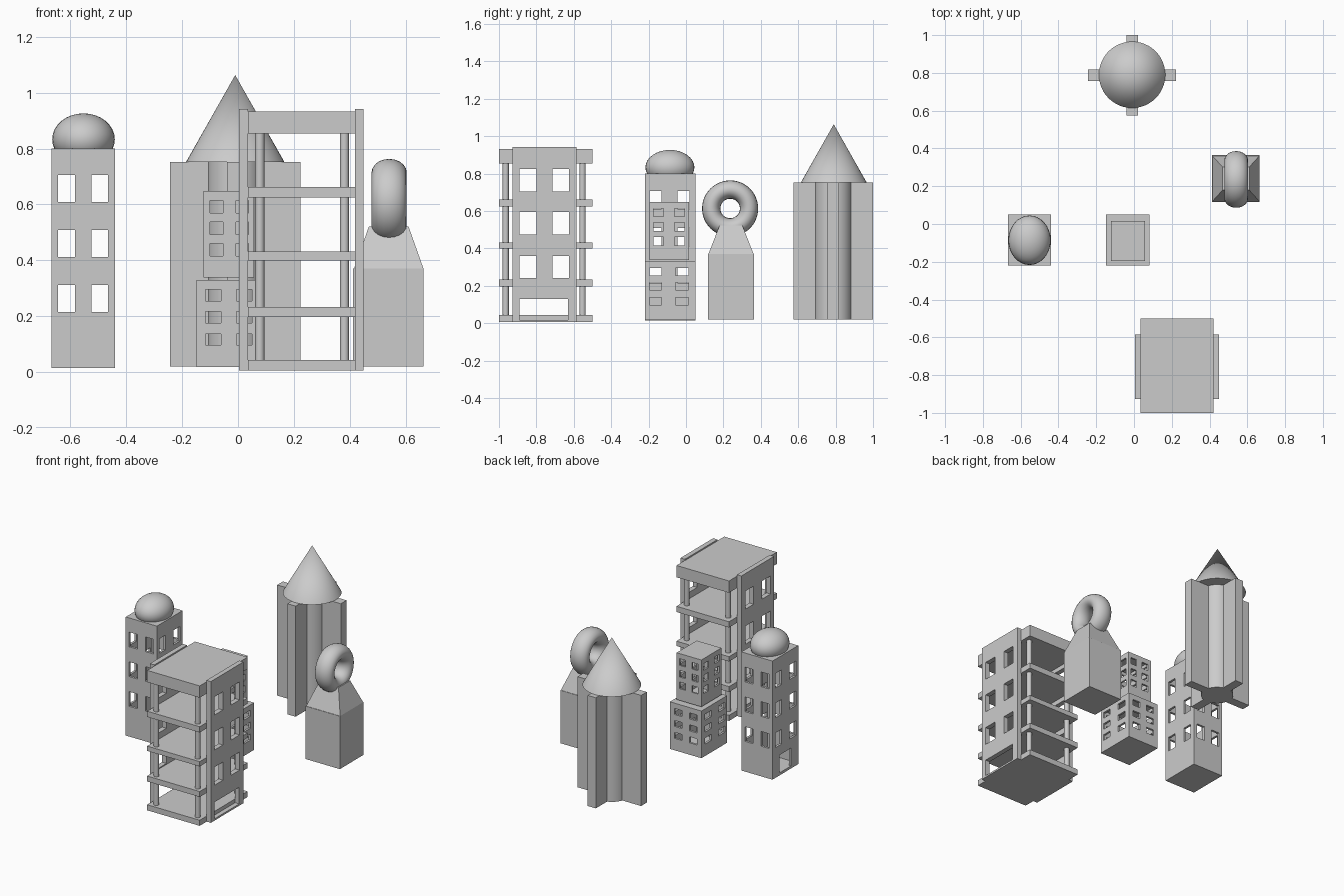
import bpy
import bmesh
import math
from mathutils import Matrix, Vector

if "Cube" in bpy.data.objects:
    bpy.data.objects.remove(bpy.data.objects["Cube"], do_unlink=True)

grey = bpy.data.materials.new("concrete_grey")
grey.use_nodes = True
colour = (0.6, 0.6, 0.6, 1)
grey.diffuse_color = colour
grey.node_tree.nodes["Principled BSDF"].inputs["Base Color"].default_value = colour


def finish(name, bm):
    mesh = bpy.data.meshes.new(name)
    bmesh.ops.recalc_face_normals(bm, faces=bm.faces)
    bm.to_mesh(mesh)
    bm.free()
    mesh.materials.append(grey)
    obj = bpy.data.objects.new(name, mesh)
    bpy.context.collection.objects.link(obj)
    return obj


def activate(obj):
    bpy.ops.object.select_all(action='DESELECT')
    obj.select_set(True)
    bpy.context.view_layer.objects.active = obj


def smooth(obj):
    activate(obj)
    bpy.ops.object.shade_smooth_by_angle(angle=math.radians(35))
    return obj


def box(name, x, y, z, top_scale=None):
    """Box from (min, max) ranges, optionally tapered towards the top."""
    bm = bmesh.new()
    bmesh.ops.create_cube(bm, size=1)
    if top_scale:
        for v in bm.verts:
            if v.co.z > 0:
                v.co.x *= top_scale[0]
                v.co.y *= top_scale[1]
    for v in bm.verts:
        v.co = Vector([(r[0] + r[1]) / 2 + c * (r[1] - r[0])
                       for r, c in zip((x, y, z), v.co)])
    return finish(name, bm)


def cone(name, x, y, z, r1, r2, segments=32):
    bm = bmesh.new()
    bmesh.ops.create_cone(bm, cap_ends=True, segments=segments, radius1=r1,
                          radius2=r2, depth=z[1] - z[0],
                          matrix=Matrix.Translation((x, y, (z[0] + z[1]) / 2)))
    return smooth(finish(name, bm))


def cut(obj, x, y, z):
    cutter = box("cutter", x, y, z)
    mod = obj.modifiers.new("opening", 'BOOLEAN')
    mod.operation = 'DIFFERENCE'
    mod.solver = 'EXACT'
    mod.object = cutter
    activate(obj)
    bpy.ops.object.modifier_apply(modifier=mod.name)
    bpy.data.objects.remove(cutter, do_unlink=True)


def windowed_block(name, x, y, z, cols_x, cols_y, rows, wall):
    """Hollow block with window openings right through both directions."""
    obj = box(name, x, y, z)
    cut(obj, *[(r[0] + wall, r[1] - wall) for r in (x, y, z)])
    far = (-2, 2)
    for row in rows:
        for col in cols_x:
            cut(obj, col, far, row)
        for col in cols_y:
            cut(obj, far, col, row)
    return obj


# Domed tower
tower = windowed_block(
    "domed_tower", (-0.668, -0.44), (-0.22, 0.05), (0.015, 0.80),
    [(-0.644, -0.583), (-0.525, -0.466)], [(-0.195, -0.13), (-0.045, 0.02)],
    [(b, b + 0.097) for b in (0.215, 0.412, 0.609)], 0.015)
cut(tower, (-0.7, -0.6), (-0.145, -0.025), (0.032, 0.15))

bm = bmesh.new()
bmesh.ops.create_uvsphere(bm, u_segments=32, v_segments=16, radius=1)
bmesh.ops.scale(bm, vec=(0.112, 0.131, 0.093), verts=bm.verts)
bmesh.ops.translate(bm, vec=(-0.553, -0.086, 0.833), verts=bm.verts)
smooth(finish("tower_dome", bm))

# Stepped apartment block
windowed_block(
    "apartment_podium", (-0.148, 0.083), (-0.22, 0.05), (0.018, 0.33),
    [(-0.117, -0.06), (-0.006, 0.05)], [(-0.195, -0.13), (-0.056, 0.013)],
    [(b, b + 0.04) for b in (0.097, 0.176, 0.255)], 0.014)
windowed_block(
    "apartment_upper", (-0.123, 0.058), (-0.195, 0.015), (0.338, 0.648),
    [(-0.10, -0.053), (-0.008, 0.037)], [(-0.173, -0.12), (-0.061, -0.008)],
    [(b, b + 0.044) for b in (0.416, 0.493, 0.57)], 0.012)

# Open frame building: slabs, round columns and pierced side walls
slabs = [(0.006, 0.043), (0.197, 0.233), (0.399, 0.431), (0.624, 0.662), (0.854, 0.932)]
for i, z in enumerate(slabs):
    box(f"floor_slab_{i}", (0.035, 0.42), (-1.0, -0.5), z)
for side, x in (("right", 0.078), ("left", 0.381)):
    for end, y in (("front", -0.964), ("back", -0.553)):
        cone(f"column_{end}_{side}", x, y, (0.02, 0.88), 0.0165, 0.0165, 24)
for side, x in (("right", (0.004, 0.036)), ("left", (0.418, 0.45))):
    wall = box(f"side_wall_{side}", x, (-0.927, -0.585), (0.006, 0.941))
    for b in (0.24, 0.473, 0.705):
        for y in ((-0.89, -0.80), (-0.714, -0.626)):
            cut(wall, (-1, 1), y, (b, b + 0.12))
    cut(wall, (-1, 1), (-0.89, -0.63), (0.018, 0.128))

# Ring-topped building
box("ring_building_base", (0.412, 0.664), (0.117, 0.364), (0.02, 0.37))
box("ring_building_taper", (0.415, 0.664), (0.12, 0.361), (0.37, 0.521), (0.57, 0.51))

bm = bmesh.new()
MAJOR, MINOR, AROUND, TUBE = 0.101, 0.049, 48, 20
rings = []
for i in range(AROUND):
    a = math.tau * i / AROUND
    ring = []
    for j in range(TUBE):
        b = math.tau * j / TUBE
        r = MAJOR + MINOR * math.cos(b)
        ring.append(bm.verts.new((0.541 + 0.063 * math.sin(b),
                                  0.236 + r * math.cos(a), 0.613 + r * math.sin(a))))
    rings.append(ring)
for i in range(AROUND):
    p, q = rings[i], rings[(i + 1) % AROUND]
    for j in range(TUBE):
        k = (j + 1) % TUBE
        bm.faces.new((p[j], q[j], q[k], p[k]))
smooth(finish("roof_ring", bm))

# Spired tower: round core, cross-shaped fins and a cone roof
CX, CY, BODY = -0.01, 0.787, (0.02, 0.752)
cone("spire_core", CX, CY, BODY, 0.1, 0.1)
box("spire_fins_across", (CX - 0.233, CX + 0.233), (CY - 0.03, CY + 0.03), BODY)
box("spire_fins_deep", (CX - 0.03, CX + 0.03), (CY - 0.213, CY + 0.213), BODY)
cone("spire_roof", CX, CY + 0.003, (0.752, 1.063), 0.176, 0, 48)
